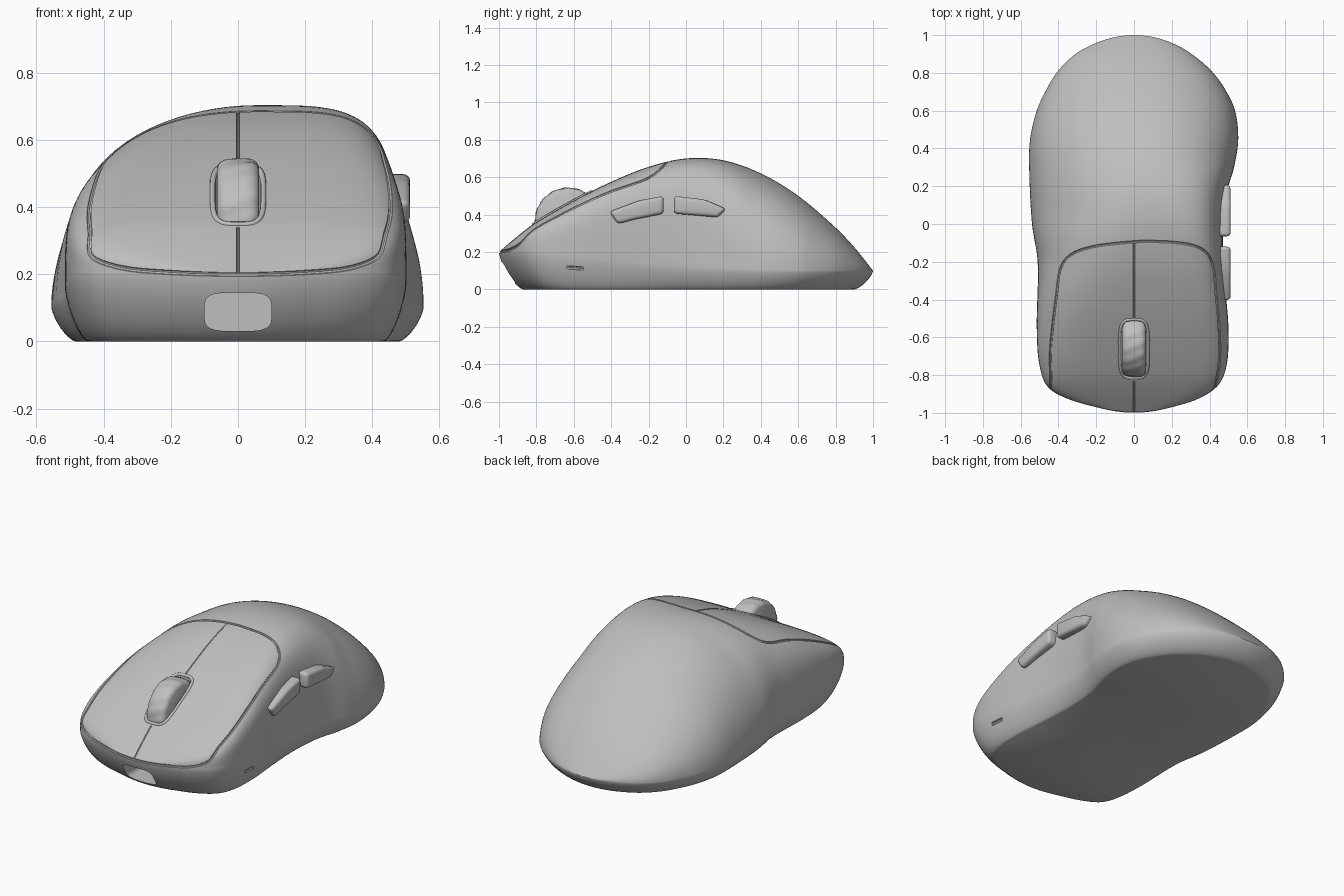
import bpy, bmesh
from math import sin, cos, pi, acos, tau

if "Cube" in bpy.data.objects:
    bpy.data.objects.remove(bpy.data.objects["Cube"])

grey = bpy.data.materials.new("matte_grey")
grey.use_nodes = True
grey.diffuse_color = (0.52, 0.52, 0.52, 1)
grey.node_tree.nodes["Principled BSDF"].inputs["Base Color"].default_value = (0.52, 0.52, 0.52, 1)


def spline(keys, x):
    """Smooth interpolation through (x, value) keys."""
    def slope(i):
        a, b = keys[max(i - 1, 0)], keys[min(i + 1, len(keys) - 1)]
        return (b[1] - a[1]) / (b[0] - a[0])
    i = 0
    while i < len(keys) - 2 and x > keys[i + 1][0]:
        i += 1
    (x0, y0), (x1, y1) = keys[i], keys[i + 1]
    h = x1 - x0
    t = min(max((x - x0) / h, 0), 1)
    m0, m1 = slope(i) * h, slope(i + 1) * h
    return (y0 + t * m0 + t * t * (3 * (y1 - y0) - 2 * m0 - m1)
            + t ** 3 * (2 * (y0 - y1) + m0 + m1))


def around(s):
    return acos(max(-1, min(1, -s)))


# Shell profiles along the length
TOP = [(-1, .2), (-.9, .285), (-.8, .36), (-.6, .475), (-.4, .575), (-.2, .655), (0, .7),
       (.2, .69), (.4, .62), (.6, .5), (.8, .33), (.9, .225), (1, .1)]
RIM = [(-1, .2), (-.85, .2), (-.6, .17), (0, .12), (.5, .1), (1, .1)]
WIDTH_L = [(-1, 0), (-.97, .2), (-.93, .33), (-.86, .44), (-.75, .49), (-.55, .5), (-.3, .48),
           (-.1, .47), (.1, .48), (.2, .5), (.3, .53), (.45, .552), (.6, .535), (.7, .49),
           (.8, .42), (.9, .305), (.95, .22), (1, 0)]
WIDTH_R = [(-1, 0), (-.97, .2), (-.93, .34), (-.87, .45), (-.75, .5), (-.55, .515), (-.2, .51),
           (0, .54), (.3, .555), (.45, .55), (.6, .515), (.7, .47), (.8, .41), (.9, .31),
           (.95, .22), (1, 0)]
WIDTH_L = [(around(s), w) for s, w in WIDTH_L]
WIDTH_R = [(around(s), w) for s, w in WIDTH_R]
SQUARE_L = [(-1, 3.5), (-.8, 5), (-.5, 5.5), (-.2, 5), (.1, 3.8), (.4, 2.3), (1, 2)]
SQUARE_R = [(-1, 3.5), (-.8, 4.8), (-.45, 3.9), (-.2, 2.9), (.1, 2.1), (1, 2)]


def side_width(s, a):
    return spline(WIDTH_L, around(s)) if a > 0 else -spline(WIDTH_R, around(s))


def upper(s, a):
    """Point on the upper shell: a is 0 at the crest, 1 and -1 at the side rims."""
    w = side_width(s, a)
    crest = .13 * spline(WIDTH_L, around(s))
    e = 2 / spline(SQUARE_L if a > 0 else SQUARE_R, s)
    rim = spline(RIM, s)
    ang = abs(a) * pi / 2
    return (crest + (w - crest) * sin(ang) ** e, s,
            rim + (spline(TOP, s) - rim) * max(cos(ang), 0) ** e)


def lower(s, a, t):
    """Point between the rim (t = 0) and the flat base (t = 1)."""
    w, rim = side_width(s, a), spline(RIM, s)
    out = max(cos(t * pi / 2), 0) ** 1.4
    base_y = .885 * s + .015
    return (w * (.87 + .13 * out), base_y + (s - base_y) * out,
            rim * (1 - sin(t * pi / 2) ** 1.4))


def finish(name, bm):
    bmesh.ops.remove_doubles(bm, verts=bm.verts, dist=.0002)
    bmesh.ops.recalc_face_normals(bm, faces=bm.faces)
    me = bpy.data.meshes.new(name)
    bm.to_mesh(me)
    bm.free()
    ob = bpy.data.objects.new(name, me)
    bpy.context.collection.objects.link(ob)
    me.materials.append(grey)
    return ob


def activate(ob):
    bpy.ops.object.select_all(action='DESELECT')
    ob.select_set(True)
    bpy.context.view_layer.objects.active = ob


def loft(name, rings, caps=False):
    bm = bmesh.new()
    rows = [[bm.verts.new(p) for p in ring] for ring in rings]
    n = len(rows[0])
    for r0, r1 in zip(rows, rows[1:]):
        for j in range(n):
            k = (j + 1) % n
            bm.faces.new((r0[j], r0[k], r1[k], r1[j]))
    if caps:
        bm.faces.new(rows[0])
        bm.faces.new(rows[-1])
    return finish(name, bm)


def tube(name, points, radius, cyclic=False):
    cu = bpy.data.curves.new(name, 'CURVE')
    cu.dimensions = '3D'
    cu.bevel_depth, cu.bevel_resolution, cu.use_fill_caps = radius, 2, True
    sp = cu.splines.new('POLY')
    sp.points.add(len(points) - 1)
    for p, co in zip(sp.points, points):
        p.co = (*co, 1)
    sp.use_cyclic_u = cyclic
    ob = bpy.data.objects.new(name, cu)
    bpy.context.collection.objects.link(ob)
    activate(ob)
    bpy.ops.object.convert(target='MESH')
    ob = bpy.context.object
    ob.data.materials.clear()
    ob.data.materials.append(grey)
    return ob


def cut(body, cutter):
    activate(body)
    mod = body.modifiers.new("cut", 'BOOLEAN')
    mod.operation, mod.solver, mod.object = 'DIFFERENCE', 'EXACT', cutter
    bpy.ops.object.modifier_apply(modifier=mod.name)
    bpy.data.objects.remove(cutter)


def smooth(ob, angle=.6):
    activate(ob)
    bpy.ops.object.shade_smooth_by_angle(angle=angle)


def oval(w, h, n=40):
    """Rounded rectangle outline."""
    def soft(v):
        return abs(v) ** .5 * (1 if v > 0 else -1)
    return [(w * soft(cos(tau * (i + .5) / n)), h * soft(sin(tau * (i + .5) / n))) for i in range(n)]


# Shell
STATIONS, HALF, SKIRT = 100, 36, 10
rings = []
for i in range(STATIONS + 1):
    s = -cos(pi * i / STATIONS)
    ring = []
    for j in range(-HALF, HALF + 1):
        t = abs(j) / HALF
        ring.append(upper(s, t * t * (3 - 2 * t) * (1 if j > 0 else -1)))
    ring += [lower(s, 1, k / SKIRT) for k in range(1, SKIRT + 1)]
    ring += [lower(s, -1, k / SKIRT) for k in range(SKIRT, 0, -1)]
    rings.append(ring)
shell = loft("shell", rings)

# Wheel slot and front port
slot = oval(.07, .15)
cut(shell, loft("slot_cutter", [[(x, y - .66, z) for x, y in slot] for z in (.18, .9)], True))
port = oval(.1, .057)
cut(shell, loft("port_cutter", [[(x, y, z + .088) for x, z in port] for y in (-1.2, -.74)], True))

# Seam around the top panel
SEAM = [(-.999, .97), (-.97, .97), (-.93, .95), (-.88, .86), (-.84, .68), (-.78, .58), (-.6, .52),
        (-.4, .5), (-.25, .5), (-.17, .42), (-.12, .25), (-.09, 0)]
path = []
for k in range(56):
    u = k / 5
    path.append([spline([(i, key[c]) for i, key in enumerate(SEAM)], u) for c in (0, 1)])
loop = [upper(s, a) for s, a in path[:-1]] + [upper(s, -a) for s, a in reversed(path)]
cut(shell, tube("panel_seam_cutter", loop, .007, True))

# Split between the two main buttons, and the small side notch
for name, y0, y1 in (("front_split", -1.01, -.83), ("rear_split", -.5, -.1)):
    ys = [y0 + (y1 - y0) * k / 16 for k in range(17)]
    cut(shell, tube(name, [(0, y, spline(TOP, max(y, -1))) for y in ys], .005))
notch = [lower(s, 1, .3) for s in (-.65, -.62, -.59, -.56)]
cut(shell, tube("notch_cutter", notch, .01))
smooth(shell)

# Raised lip around the wheel slot
lip = [(x * 1.08, y * 1.03 - .66, spline(TOP, y * 1.03 - .66) - .003) for x, y in slot]
smooth(tube("slot_lip", lip, .009, True), 1.2)

# Scroll wheel with slanted tread
RADIUS = .178
wheel_rings = []
for x, r in ((-.058, .04), (-.058, .86), (-.05, .94), (-.035, .99), (-.015, 1), (.005, 1),
             (.025, 1), (.045, .99), (.06, .94), (.068, .86), (.068, .04)):
    ring = []
    for k in range(96):
        ang = tau * k / 96
        rr = RADIUS * r * (1 + .012 * sin(16 * ang + 40 * x))
        ring.append((x - .005, -.63 + rr * cos(ang), .365 + rr * sin(ang)))
    wheel_rings.append(ring)
smooth(loft("scroll_wheel", wheel_rings, True), .9)

# Thumb buttons on the left side
for name, outline in (
        ("front_thumb_button", [(-.41, .415), (-.365, .35), (-.27, .375), (-.12, .405),
                                (-.12, .5), (-.25, .475)]),
        ("rear_thumb_button", [(-.065, .405), (.06, .395), (.17, .385), (.215, .43),
                               (.1, .48), (-.065, .5)])):
    button = loft(name, [[(x, y, z) for y, z in outline] for x in (.42, .512)], True)
    bevel = button.modifiers.new("soft_edges", 'BEVEL')
    bevel.width, bevel.segments, bevel.limit_method = .02, 4, 'NONE'
    activate(button)
    bpy.ops.object.modifier_apply(modifier=bevel.name)
    smooth(button, .8)
